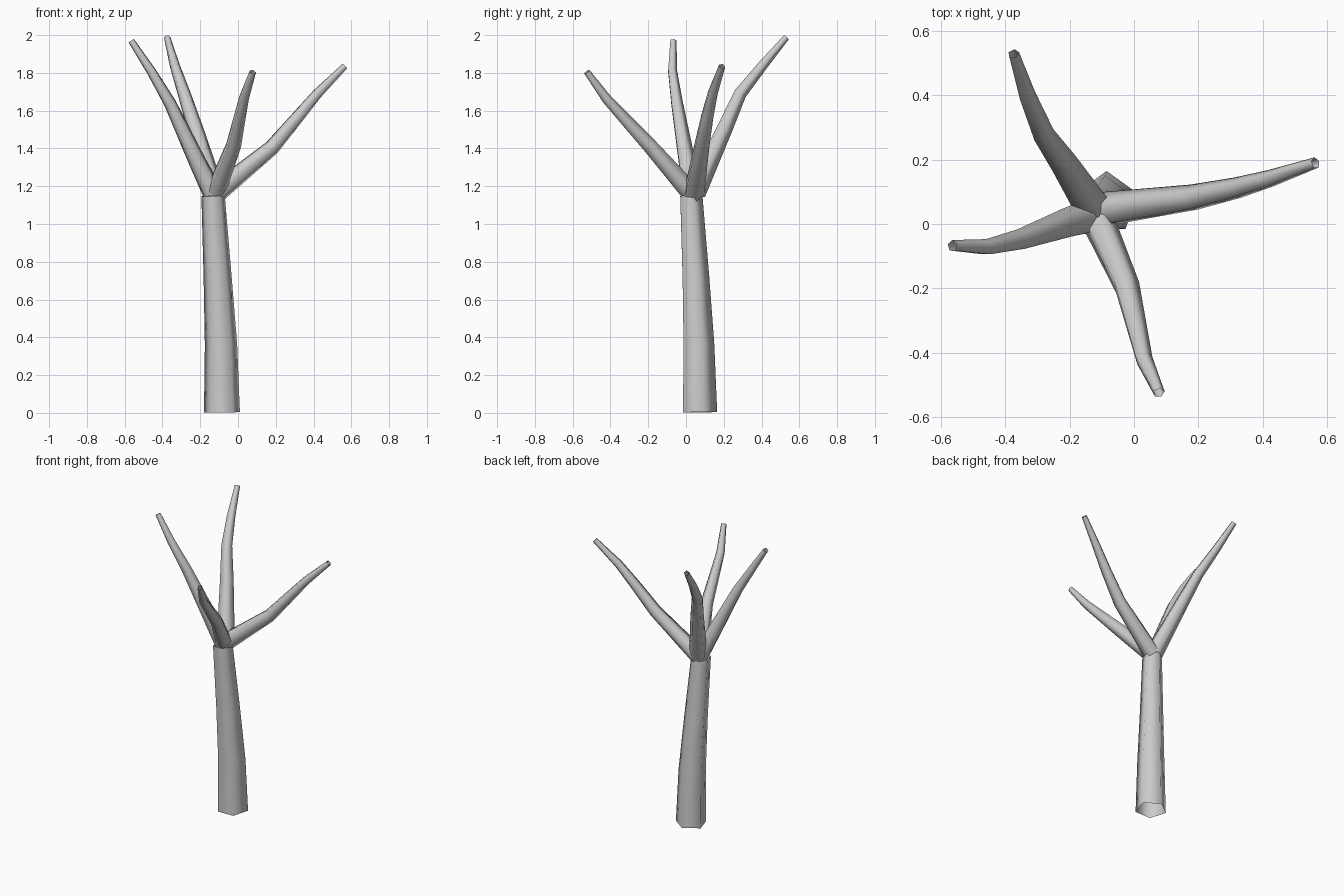
import bpy, bmesh, math
from mathutils import Vector

SIDES = 5


def tube(name, path):
    """Open five-sided tube through (x, y, z, radius) points."""
    pts = [Vector(p[:3]) for p in path]
    bm = bmesh.new()
    rings = []
    for i, p in enumerate(pts):
        t = (pts[min(i + 1, len(pts) - 1)] - pts[max(i - 1, 0)]).normalized()
        u = Vector((0, 1, 0))
        u = (u - t * u.dot(t)).normalized()
        v = t.cross(u)
        r = path[i][3]
        rings.append([bm.verts.new(p + r * (math.cos(a) * u + math.sin(a) * v))
                      for a in (math.tau * k / SIDES for k in range(SIDES))])
    for lo, hi in zip(rings, rings[1:]):
        for k in range(SIDES):
            n = (k + 1) % SIDES
            bm.faces.new((lo[k], lo[n], hi[n], hi[k])).smooth = True
    mesh = bpy.data.meshes.new(name)
    bm.to_mesh(mesh)
    bm.free()
    obj = bpy.data.objects.new(name, mesh)
    bpy.context.collection.objects.link(obj)
    return obj


# Trunk, leaning slightly and tapering
tube("trunk", [(-0.085, 0.065, 0.003, 0.1), (-0.09, 0.06, 0.36, 0.09),
               (-0.108, 0.045, 0.72, 0.078), (-0.132, 0.022, 1.15, 0.065)])

# Four bare branches fanning out from the trunk top
tube("right_branch", [(-0.115, 0.04, 1.165, 0.058), (0.18, 0.08, 1.405, 0.043),
                      (0.315, 0.11, 1.565, 0.035), (0.42, 0.14, 1.69, 0.028),
                      (0.565, 0.19, 1.835, 0.018)])
tube("front_branch", [(-0.12, 0.025, 1.165, 0.055), (-0.025, -0.19, 1.41, 0.042),
                      (0.03, -0.42, 1.66, 0.028), (0.078, -0.525, 1.805, 0.018)])
tube("back_branch", [(-0.125, 0.045, 1.165, 0.06), (-0.225, 0.2, 1.50, 0.045),
                     (-0.285, 0.285, 1.69, 0.036), (-0.335, 0.405, 1.84, 0.028),
                     (-0.375, 0.53, 1.988, 0.018)])
tube("left_branch", [(-0.135, 0.025, 1.165, 0.056), (-0.22, 0.0, 1.34, 0.048),
                     (-0.36, -0.05, 1.64, 0.034), (-0.46, -0.073, 1.81, 0.026),
                     (-0.565, -0.068, 1.97, 0.018)])
